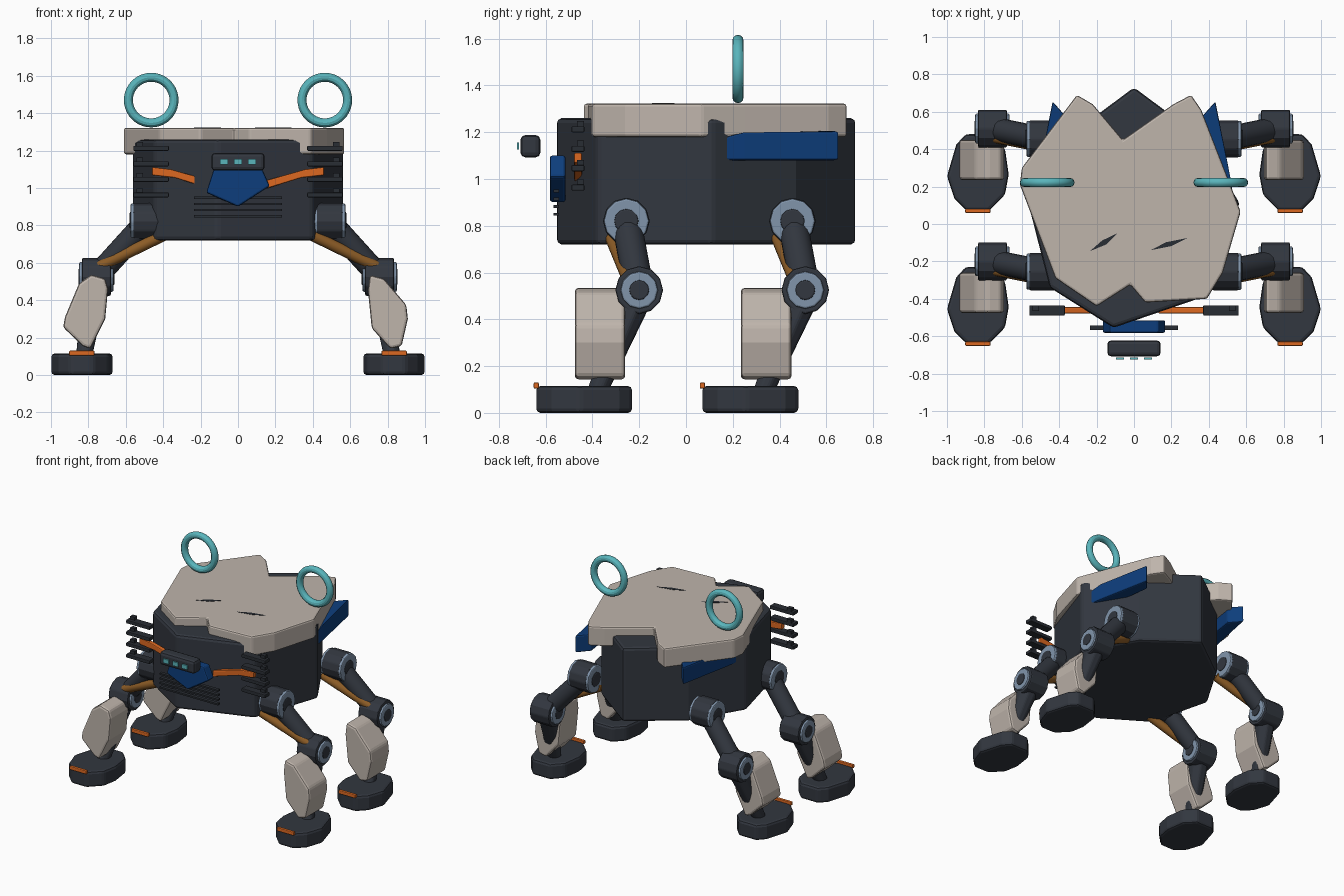
import bpy, bmesh, math
from mathutils import Vector

cube = bpy.data.objects.get("Cube")
if cube:
    bpy.data.objects.remove(cube, do_unlink=True)


def material(name, rgb):
    m = bpy.data.materials.new(name)
    m.use_nodes = True
    m.diffuse_color = (*rgb, 1)
    m.node_tree.nodes["Principled BSDF"].inputs["Base Color"].default_value = (*rgb, 1)
    return m


SHELL = material("warm_grey", (.52, .46, .41))
DARK = material("charcoal", (.032, .038, .05))
BLACK = material("dark_slate", (.022, .026, .033))
BLUE = material("deep_blue", (.004, .047, .2))
TEAL = material("teal", (.1, .46, .5))
STEEL = material("steel_blue", (.22, .3, .41))
ORANGE = material("orange", (.72, .14, .015))
BRONZE = material("bronze", (.27, .11, .02))


def finish(name, bm, mat, bevel=0.0, smooth=False):
    bmesh.ops.recalc_face_normals(bm, faces=bm.faces)
    mesh = bpy.data.meshes.new(name)
    bm.to_mesh(mesh)
    bm.free()
    mesh.materials.append(mat)
    ob = bpy.data.objects.new(name, mesh)
    bpy.context.collection.objects.link(ob)
    if bevel:
        mod = ob.modifiers.new("Bevel", "BEVEL")
        mod.width = bevel
        mod.segments = 2
        mod.limit_method = "ANGLE"
    if smooth:
        bpy.ops.object.select_all(action="DESELECT")
        ob.select_set(True)
        bpy.context.view_layer.objects.active = ob
        bpy.ops.object.shade_smooth_by_angle(angle=math.radians(40))
    return ob


def prism(name, outline, axis, lo, hi, mat, bevel=0.0):
    """Extrude a flat outline along y or z."""
    place = {"z": lambda a, b, h: (a, b, h), "y": lambda a, b, h: (a, h, b)}[axis]
    bm = bmesh.new()
    face = bm.faces.new([bm.verts.new(place(a, b, lo)) for a, b in outline])
    top = bmesh.ops.extrude_face_region(bm, geom=[face])["geom"]
    bmesh.ops.translate(bm, vec=place(0, 0, hi - lo),
                        verts=[v for v in top if isinstance(v, bmesh.types.BMVert)])
    return finish(name, bm, mat, bevel)


def box(name, centre, size, mat, bevel=0.0):
    bm = bmesh.new()
    bmesh.ops.create_cube(bm, size=1)
    bmesh.ops.scale(bm, vec=size, verts=bm.verts)
    bmesh.ops.translate(bm, vec=centre, verts=bm.verts)
    return finish(name, bm, mat, bevel)


def rod(name, a, b, r1, r2, mat, sides=12, bevel=0.0, smooth=False):
    a, b = Vector(a), Vector(b)
    bm = bmesh.new()
    bmesh.ops.create_cone(bm, cap_ends=True, segments=sides, radius1=r1,
                          radius2=r2, depth=(b - a).length)
    bmesh.ops.rotate(bm, verts=bm.verts,
                     matrix=(b - a).to_track_quat("Z", "Y").to_matrix())
    bmesh.ops.translate(bm, vec=(a + b) / 2, verts=bm.verts)
    return finish(name, bm, mat, bevel, smooth)


# Hull and top shell
prism("hull", [(0, .73), (.35, .47), (.565, .11), (.4, -.38), (-.11, -.555),
               (-.45, -.34), (-.565, .11), (-.35, .47)], "z", .72, 1.26, DARK, .02)
prism("top_shell", [(-.305, .69), (-.22, .64), (-.06, .45), (.21, .64), (.305, .69),
                    (.36, .61), (.5, .25), (.57, .065), (.475, -.26), (.39, -.4),
                    (.06, -.42), (-.02, -.325), (-.2, -.44), (-.42, -.29),
                    (-.61, .21), (-.6, .3)], "z", 1.18, 1.322, SHELL, .012)
prism("left_slit", [(.09, -.14), (.2, -.118), (.285, -.075), (.17, -.098)],
      "z", 1.32, 1.324, BLACK)
prism("right_slit", [(-.235, -.145), (-.15, -.11), (-.09, -.05), (-.17, -.088)],
      "z", 1.32, 1.324, BLACK)

# Face: visor with lights, nose plate and grille
box("visor", (0, -.665, 1.14), (.285, .085, .095), DARK, .02)
for i in (-1, 0, 1):
    box("visor_light", (i * .075, -.719, 1.14), (.045, .009, .03), TEAL)
prism("nose_plate", [(-.13, 1.1), (.13, 1.1), (.17, 1.01), (0, .9), (-.17, .975)],
      "y", -.582, -.515, BLUE, .01)
for i in range(4):
    box("grille_bar", (0, -.555, .948 - i * .033), (.47, .025, .012), BLACK)

# Parts found on both sides
for side, s in (("left", 1), ("right", -1)):
    # Ring antenna
    bpy.ops.mesh.primitive_torus_add(location=(s * .464, .222, 1.47),
                                     rotation=(math.pi / 2, 0, 0),
                                     major_radius=.122, minor_radius=.024,
                                     major_segments=40, minor_segments=12)
    ring = bpy.context.object
    ring.name = side + "_antenna_ring"
    ring.data.materials.append(TEAL)
    bpy.ops.object.shade_smooth_by_angle()

    # Side pod, its front top edge sloping down
    pod = prism(side + "_side_pod", [(s * x, y) for x, y in
                [(.53, .15), (.515, .25), (.435, .655), (.36, .57), (.42, .15)]],
                "z", 1.08, 1.205, BLUE, .01)
    for v in pod.data.vertices:
        if v.co.y < .2 and v.co.z > 1.1:
            v.co.z -= .03

    # Cheek strut and cooling fins
    prism(side + "_cheek_strut", [(s * x, z) for x, z in
          [(.46, 1.112), (.36, 1.1), (.13, 1.035), (.13, .99), (.34, 1.055), (.46, 1.068)]],
          "y", -.478, -.445, ORANGE, .006)
    for i in range(4):
        z = 1.212 - i * .083
        box(side + "_fin", (s * .465, -.462, z), (.19, .055, .026), BLACK, .005)
        box(side + "_fin_nub", (s * .525, -.45, z + .02), (.035, .03, .03), BLACK)

# Shin cover outline differs slightly between the two sides
COVER = {1: [(.705, .535), (.78, .515), (.9, .375), (.908, .3), (.875, .155),
             (.815, .14), (.715, .25), (.695, .45)],
         -1: [(-.785, .537), (-.71, .515), (-.695, .46), (-.71, .3), (-.79, .14),
              (-.83, .155), (-.935, .255), (-.925, .31), (-.85, .49)]}
FOOT = [(.67, -.01), (.69, -.12), (.775, -.205), (.895, -.205), (.96, -.14),
        (1.0, -.02), (.95, .15), (.9, .205), (.76, .205), (.69, .13)]


def joint(name, x, y, z, half, r, ring_r):
    """Drum along x with a steel collar and a dark cap on both ends."""
    for part, h, radius, mat in (("drum", half, r, DARK), ("collar", half + .015, ring_r, STEEL),
                                 ("cap", half + .02, ring_r * .55, DARK)):
        rod(name + "_" + part, (x - h, y, z), (x + h, y, z), radius, radius, mat,
            bevel=.008)


def leg(name, s, y):
    """One leg, with y the position of its hip."""
    hip, knee = (s * .49, y, .82), (s * .757, y + .055, .525)
    joint(name + "_hip", *hip, .07, .1, .097)
    joint(name + "_knee", *knee, .077, .102, .08)
    rod(name + "_upper_arm", hip, knee, .064, .064, DARK, 16, smooth=True)
    rod(name + "_piston", (s * .4, y - .06, .745), (s * .75, y + .01, .575),
        .03, .03, BRONZE, 16, smooth=True)
    rod(name + "_shin", knee, (s * .825, y - .125, .09), .075, .045, DARK, 8, .01)
    prism(name + "_shin_cover", COVER[s], "y", y - .22, y - .005, SHELL, .015)
    prism(name + "_foot", [(s * a, y - .18 + b) for a, b in FOOT], "z", 0, .115, DARK, .018)
    box(name + "_toe_strip", (s * .835, y - .385, .117), (.135, .022, .026), ORANGE, .005)


for side, s in (("left", 1), ("right", -1)):
    leg("front_" + side, s, -.255)
    leg("back_" + side, s, .455)
